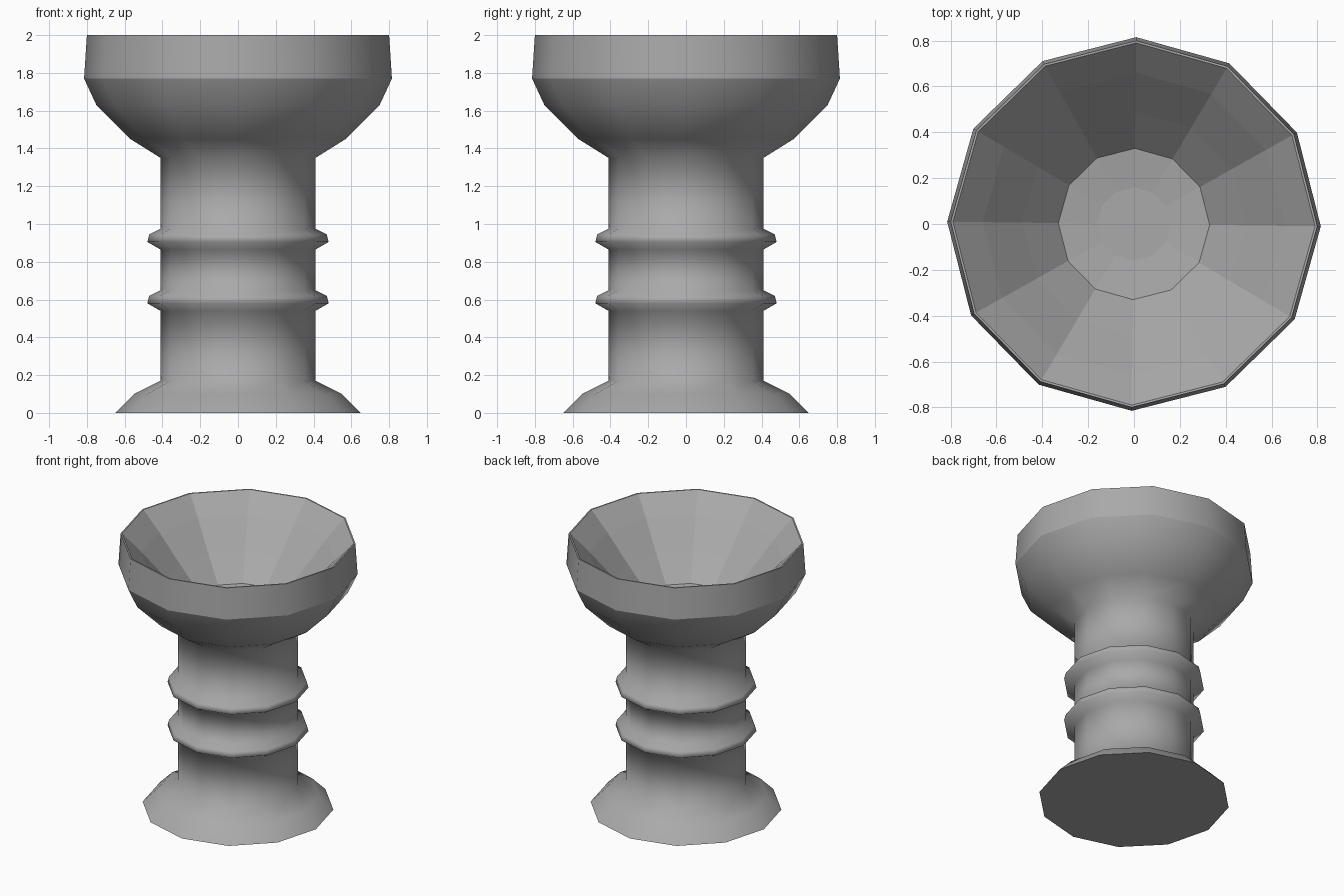
import bpy, bmesh, math

SIDES = 12
TURN = math.radians(-0.7)

cube = bpy.data.objects.get("Cube")
if cube:
    bpy.data.objects.remove(cube, do_unlink=True)

# Single grey material
grey = bpy.data.materials.new("plain grey")
grey.use_nodes = True
colour = (0.4, 0.4, 0.4, 1)
grey.diffuse_color = colour
grey.node_tree.nodes["Principled BSDF"].inputs["Base Color"].default_value = colour


def collar(z):
    """Profile of a thin raised ring around the stem, centred on height z."""
    return [(0.41, z - 0.055), (0.48, z - 0.015), (0.47, z + 0.025), (0.41, z + 0.055)]


# Outer profile: flared foot, stem with two collars, bowl wall
outer = [(0.65, 0), (0.55, 0.1), (0.41, 0.17)]
outer += collar(0.595) + collar(0.92)
outer += [(0.41, 1.35), (0.57, 1.45), (0.75, 1.63), (0.815, 1.77), (0.80, 2)]
# Inner profile: hollow of the bowl down to its floor
inner = [(0.79, 2), (0.66, 1.87), (0.49, 1.68), (0.33, 1.51), (0.16, 1.49)]

bm = bmesh.new()


def ring(radius, z):
    step = 2 * math.pi / SIDES
    return [bm.verts.new((radius * math.cos(i * step + TURN),
                          radius * math.sin(i * step + TURN), z))
            for i in range(SIDES)]


rings = [ring(r, z) for r, z in outer + inner]
for level, (low, high) in enumerate(zip(rings, rings[1:])):
    for i in range(SIDES):
        j = (i + 1) % SIDES
        face = bm.faces.new((low[i], low[j], high[j], high[i]))
        # Outside is smooth, rim and hollow are faceted
        face.smooth = level < len(outer) - 1

# Underside of the foot and floor of the bowl
bm.faces.new(rings[0][::-1])
bm.faces.new(rings[-1])

# Crisp edge where the bowl turns into its upright band
band = set(rings[len(outer) - 2])
for edge in bm.edges:
    if all(v in band for v in edge.verts):
        edge.smooth = False

mesh = bpy.data.meshes.new("goblet")
bm.to_mesh(mesh)
bm.free()
mesh.materials.append(grey)
goblet = bpy.data.objects.new("goblet", mesh)
bpy.context.collection.objects.link(goblet)
